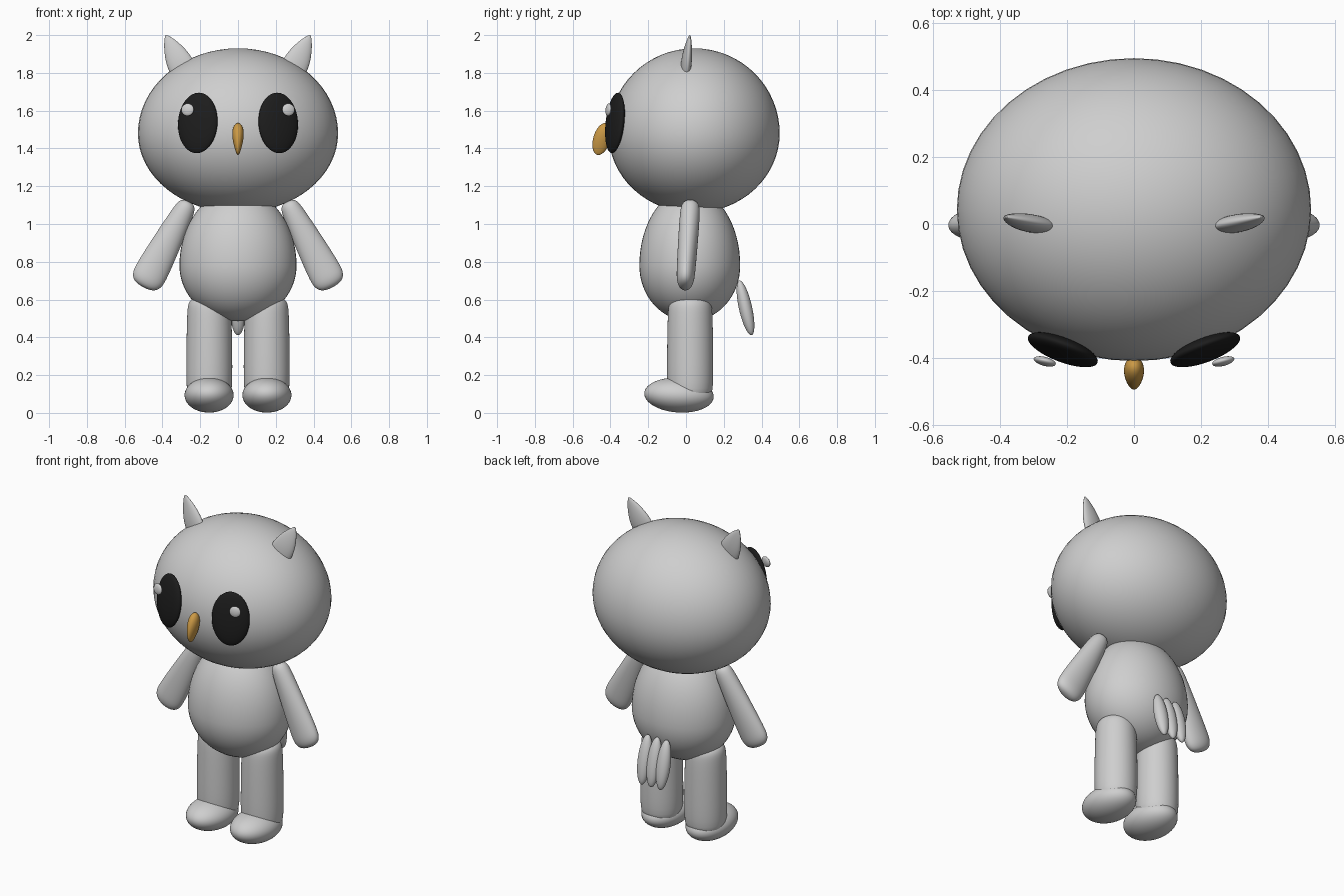
import bpy, bmesh, math
from mathutils import Matrix, Euler, Vector

cube = bpy.data.objects.get("Cube")
if cube:
    bpy.data.objects.remove(cube, do_unlink=True)


def material(name, rgb):
    m = bpy.data.materials.new(name)
    m.use_nodes = True
    m.diffuse_color = (*rgb, 1)
    m.node_tree.nodes["Principled BSDF"].inputs["Base Color"].default_value = (*rgb, 1)
    return m


GREY = material("soft_grey", (0.62, 0.62, 0.62))
BLACK = material("eye_black", (0.012, 0.012, 0.012))
ORANGE = material("beak_orange", (0.6, 0.32, 0.06))


def finish(bm, name, mat, loc, rot):
    """Place the mesh, shade it smooth and link it to the scene."""
    bm.transform(Matrix.Translation(loc) @ Euler(rot).to_matrix().to_4x4())
    bmesh.ops.recalc_face_normals(bm, faces=bm.faces)
    for f in bm.faces:
        f.smooth = True
    mesh = bpy.data.meshes.new(name)
    bm.to_mesh(mesh)
    bm.free()
    mesh.materials.append(mat)
    obj = bpy.data.objects.new(name, mesh)
    bpy.context.collection.objects.link(obj)
    return obj


def ellipsoid(name, mat, loc, radii, rot=(0, 0, 0), bottom=None, taper=0):
    """Ellipsoid with an optional different lower radius and a narrowing in x."""
    bm = bmesh.new()
    bmesh.ops.create_uvsphere(bm, u_segments=48, v_segments=32, radius=1)
    rx, ry, rz = radii
    for v in bm.verts:
        x, y, z = v.co
        low = bottom if bottom and z < 0 else rz
        v.co = (x * rx * (1 + taper * z), y * ry, z * low)
    return finish(bm, name, mat, loc, rot)


def limb(name, mat, profile, loc, rot=(0, 0, 0), sides=24):
    """Loft oval rings (height, x radius, y radius) closed by a pole at each end."""
    bm = bmesh.new()
    rings = []
    for t, rx, ry in profile[1:-1]:
        angles = [math.tau * i / sides for i in range(sides)]
        rings.append([bm.verts.new((rx * math.cos(a), ry * math.sin(a), t)) for a in angles])
    for a, b in zip(rings, rings[1:]):
        for i in range(sides):
            j = (i + 1) % sides
            bm.faces.new((a[i], a[j], b[j], b[i]))
    for ring, end in ((rings[0], profile[0]), (rings[-1], profile[-1])):
        pole = bm.verts.new((0, 0, end[0]))
        for i in range(sides):
            bm.faces.new((ring[i], ring[(i + 1) % sides], pole))
    obj = finish(bm, name, mat, loc, rot)
    obj.modifiers.new("smooth", "SUBSURF").levels = 2
    obj.modifiers["smooth"].render_levels = 2
    return obj


# Head, body and beak
ellipsoid("head", GREY, (0, 0.043, 1.48), (0.53, 0.453, 0.45), bottom=0.42)
ellipsoid("body", GREY, (0, 0.02, 0.78), (0.31, 0.267, 0.405), bottom=0.295)
ellipsoid("beak", ORANGE, (0, -0.446, 1.45), (0.028, 0.045, 0.087), (-0.28, 0, 0), taper=0.4)

# Three tail feathers side by side
for i, label in enumerate(("right", "middle", "left")):
    ellipsoid(label + "_tail_feather", GREY, ((i - 1) * 0.065, 0.315, 0.556),
              (0.042, 0.035, 0.148), (0.22, 0, 0))

ARM = [(0, 0, 0), (0.004, 0.03, 0.03), (0.02, 0.048, 0.046), (0.06, 0.058, 0.054),
       (0.25, 0.077, 0.053), (0.42, 0.091, 0.05), (0.47, 0.088, 0.047),
       (0.5, 0.07, 0.036), (0.513, 0.04, 0.02), (0.516, 0, 0)]
LEG = [(0.08, 0, 0), (0.08, 0.1, 0.1), (0.1, 0.124, 0.124), (0.3, 0.123, 0.124),
       (0.53, 0.119, 0.12), (0.58, 0.113, 0.114), (0.605, 0.095, 0.095),
       (0.612, 0.06, 0.06), (0.613, 0, 0)]
TUFT = [(0, 0, 0), (0, 0.06, 0.022), (0.06, 0.072, 0.027), (0.11, 0.068, 0.027),
        (0.16, 0.054, 0.022), (0.21, 0.033, 0.014), (0.245, 0.011, 0.006), (0.255, 0, 0)]

# Paired parts
for s, side in ((1, "left_"), (-1, "right_")):
    limb(side + "arm", GREY, ARM, (s * 0.26, 0.025, 1.12), (0.06, s * math.radians(152), 0))
    limb(side + "leg", GREY, LEG, (s * 0.152, 0.022, 0))
    ellipsoid(side + "foot", GREY, (s * 0.153, -0.037, 0.094), (0.13, 0.184, 0.092), (-0.06, 0, 0))
    limb(side + "ear_tuft", GREY, TUFT, (s * 0.27, -0.008, 1.775), (-0.07, s * 0.47, s * 0.1))
    ellipsoid(side + "eye", BLACK, (s * 0.213, -0.376, 1.535), (0.111, 0.033, 0.161),
              (-0.11, 0, s * 0.36))
    ellipsoid(side + "eye_glint", GREY, (s * 0.267, -0.411, 1.605), (0.034, 0.013, 0.033),
              (-0.11, 0, s * 0.25))
